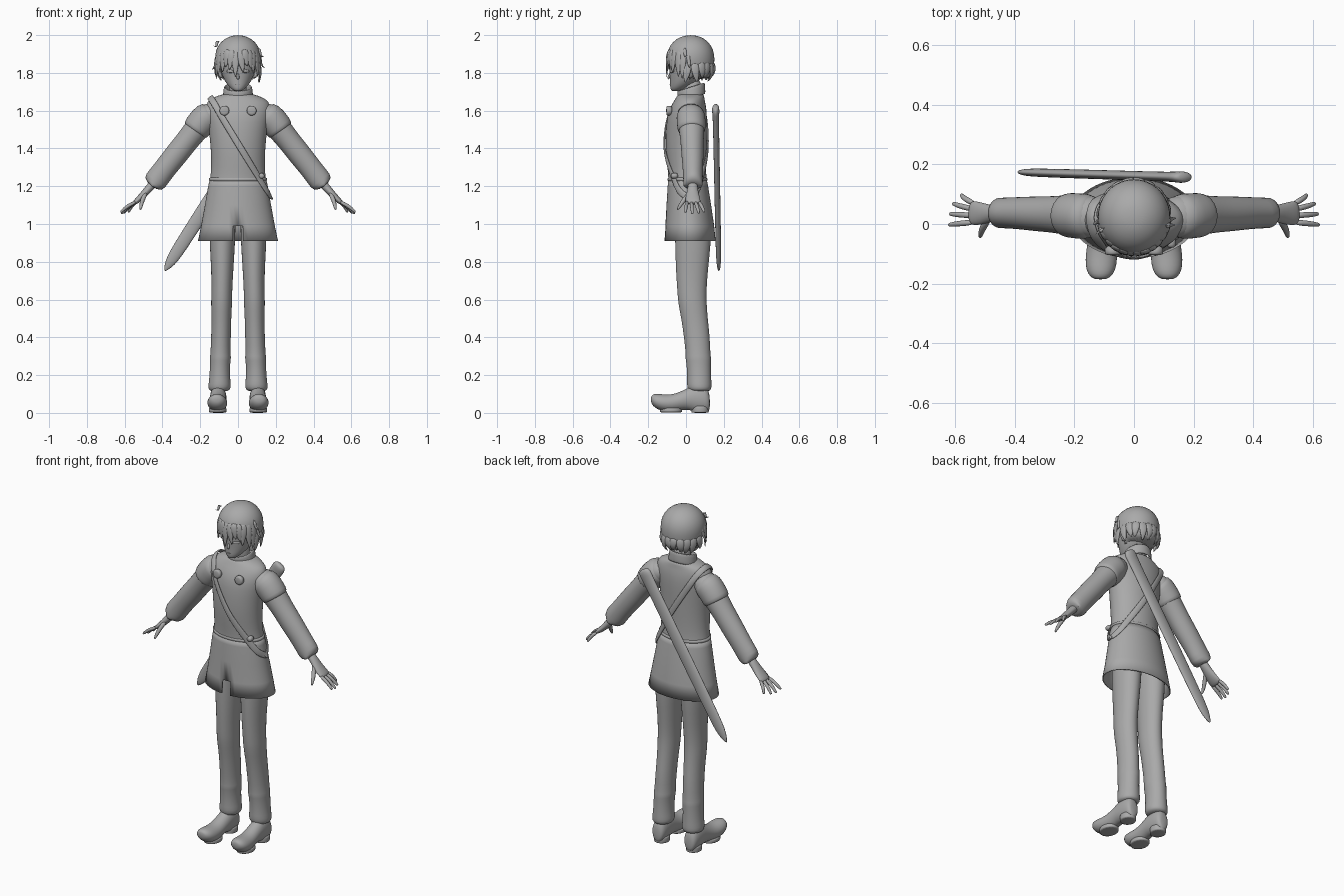
import bpy, bmesh, math, random
from mathutils import Vector

random.seed(4)
X, Y, Z = Vector((1, 0, 0)), Vector((0, 1, 0)), Vector((0, 0, 1))
grey = bpy.data.materials.new("plain grey")
grey.diffuse_color = (0.4, 0.4, 0.4, 1)


def loft(name, secs, ref=Y, tangent=None, n=16, closed=False, cap=True, sub=1, cut=None, thick=0):
    """Skin elliptical sections (x, y, z, a, b); b lies along ref, a across it."""
    bm = bmesh.new()
    pts = [Vector(s[:3]) for s in secs]
    m, rings = len(pts), []
    for i, s in enumerate(secs):
        if closed:
            t = pts[(i + 1) % m] - pts[i - 1]
        else:
            t = pts[min(i + 1, m - 1)] - pts[max(i - 1, 0)]
        t = (tangent or t).normalized()
        r = ref[i] if isinstance(ref, list) else ref
        v = (r - t * r.dot(t)).normalized()
        u = v.cross(t)
        rings.append([bm.verts.new(pts[i] + u * s[3] * math.cos(k * math.tau / n)
                                   + v * s[4] * math.sin(k * math.tau / n)) for k in range(n)])
    for i in range(m if closed else m - 1):
        p, q = rings[i], rings[(i + 1) % m]
        for k in range(n):
            bm.faces.new((p[k], p[(k + 1) % n], q[(k + 1) % n], q[k]))
    if cap and not closed:
        bm.faces.new(rings[0][::-1])
        bm.faces.new(rings[-1])
    if cut:
        bad = [f for f in bm.faces if cut(f.calc_center_median())]
        bmesh.ops.delete(bm, geom=bad, context='FACES')
    bmesh.ops.recalc_face_normals(bm, faces=bm.faces)
    me = bpy.data.meshes.new(name)
    bm.to_mesh(me)
    bm.free()
    me.materials.append(grey)
    me.shade_smooth()
    ob = bpy.data.objects.new(name, me)
    bpy.context.collection.objects.link(ob)
    if thick:
        ob.modifiers.new("thickness", 'SOLIDIFY').thickness = thick
    if sub:
        ob.modifiers.new("smooth", 'SUBSURF').levels = sub
        ob.modifiers["smooth"].render_levels = sub
    return ob


def column(name, rows, x=0, **kw):
    """Vertical loft from rows of (z, y, half width, half depth)."""
    return loft(name, [(x, y, z, a, b) for z, y, a, b in rows], tangent=Z, **kw)


# Coat body, collar and open skirt with a front notch
torso = [(1.17, .010, .155, .103), (1.20, .010, .157, .106), (1.235, .008, .149, .101),
         (1.30, .004, .142, .103), (1.40, .000, .145, .109), (1.50, .002, .155, .109),
         (1.58, .006, .172, .106), (1.63, .014, .172, .092), (1.66, .02, .155, .078),
         (1.682, .025, .10, .072), (1.69, .027, .07, .06)]
column("coat_body", torso, n=24)
skirt = [(1.235, .008, .150, .102), (1.20, .010, .158, .107), (1.10, .015, .175, .118),
         (.99, .02, .195, .129), (.91, .021, .212, .136)]
column("coat_skirt", skirt, n=48, cap=False, sub=0, thick=.006,
       cut=lambda c: abs(c.x) < .03 and c.y < 0 and c.z < .99)
loft("waist_seam", [(0, .008, z, a, a * .68) for z, a in ((1.222, .15), (1.23, .157), (1.243, .157), (1.25, .147))],
     tangent=Z, n=24)
collar_axis = Vector((0, -.3, 1)).normalized()
loft("collar", [(0, .03, 1.665, .084, .078), (0, .029, 1.69, .08, .078), (0, .026, 1.728, .077, .079)],
     tangent=collar_axis, cap=False, thick=.008)
column("neck", [(1.64, .04, .05, .05), (1.70, .035, .046, .048), (1.78, .03, .046, .05)])

# Head with simple features
column("face", [(1.703, -.058, .016, .018), (1.712, -.048, .032, .034), (1.73, -.03, .052, .056),
                (1.76, -.006, .074, .08), (1.80, .008, .09, .098), (1.85, .016, .103, .11),
                (1.92, .02, .095, .108), (1.97, .02, .05, .06)])
loft("nose", [(0, -.083, 1.80, .005, .005), (0, -.094, 1.775, .009, .008), (0, -.09, 1.765, .007, .005)], n=8)
loft("mouth", [(-.016, -.078, 1.738, .002, .004), (0, -.084, 1.737, .003, .005),
               (.016, -.078, 1.738, .002, .004)], n=8)
for s, side in ((-1, "right"), (1, "left")):
    loft(side + "_eye", [(s * .022, -.085, 1.805, .004, .004), (s * .04, -.079, 1.81, .012, .005),
                         (s * .062, -.062, 1.808, .006, .004)], n=8)
    loft(side + "_brow", [(s * .02, -.092, 1.84, .002, .003), (s * .045, -.083, 1.847, .003, .003),
                          (s * .07, -.064, 1.84, .001, .002)], n=8)
    loft(side + "_ear", [(s * .085, .02, 1.77, .008, .01), (s * .1, .025, 1.80, .012, .02),
                         (s * .105, .03, 1.83, .008, .018)], n=10)

# Hair cap, open over the face
column("hair_cap", [(1.765, .05, .085, .085), (1.80, .036, .108, .108), (1.85, .026, .122, .126),
                    (1.90, .024, .124, .128), (1.945, .024, .108, .112), (1.982, .025, .073, .076),
                    (2.0, .025, .025, .027)], n=24,
       cut=lambda c: c.z < 1.875 and c.y < .02)


def lock(name, deg, tip_z, tip_r, sway=0, top=1.925, width=.024):
    """A flat pointed lock lying on the hair cap."""
    def at(d, r, z):
        return Vector((r * .95 * math.cos(math.radians(d)), .025 + r * math.sin(math.radians(d)), z))
    mid = (top + tip_z) / 2
    path = [at(deg, .113, top), at(deg, .126, mid + .025), at(deg + sway * .5, .126, mid - .02),
            at(deg + sway, tip_r, tip_z)]
    size = [(width * .7, .008), (width, .009), (width * .75, .007), (.0015, .0015)]
    out = (path[1] - Vector((0, .025, path[1].z))).normalized()
    loft(name, [(*p, *w) for p, w in zip(path, size)], ref=out, n=8)


# Fringe, side locks and nape
for i, (deg, tip) in enumerate(((-160, 1.765), (-147, 1.78), (-133, 1.80), (-120, 1.83), (-108, 1.815),
                                (-97, 1.775), (-84, 1.80), (-72, 1.835), (-60, 1.82), (-47, 1.795),
                                (-33, 1.775), (-20, 1.765))):
    lock(f"fringe_{i}", deg, tip, .128, random.uniform(-5, 9))
for i, deg in enumerate(range(-8, 190, 18)):
    back = max(0, math.sin(math.radians(deg)))
    lock(f"back_lock_{i}", deg, random.uniform(1.74, 1.775), .122 - .03 * back,
         random.uniform(-8, 8), top=1.86, width=.026)
for i, (deg, tip, top) in enumerate(((186, 1.815, 1.89), (200, 1.945, 1.96), (-6, 1.825, 1.90), (-15, 1.885, 1.93))):
    lock(f"stray_lock_{i}", deg, tip, .15, 4, top, .012)

for s, side in ((-1, "right"), (1, "left")):
    # Sleeve, shoulder cap and flared cuff
    loft(side + "_sleeve", [(s * x, y, z, a, b) for x, y, z, a, b in (
        (.10, .02, 1.60, .05, .065), (.16, .025, 1.575, .078, .076), (.215, .03, 1.508, .068, .07),
        (.27, .032, 1.44, .062, .062), (.325, .034, 1.37, .064, .06), (.37, .036, 1.315, .061, .056),
        (.42, .037, 1.25, .061, .053), (.452, .037, 1.208, .066, .052), (.46, .037, 1.198, .064, .05),
        (.452, .037, 1.208, .045, .035))])
    loft(side + "_shoulder_cap", [(s * x, y, z, a, b) for x, y, z, a, b in (
        (.13, .024, 1.59, .065, .07), (.165, .026, 1.57, .081, .079), (.205, .028, 1.525, .077, .077),
        (.225, .03, 1.497, .075, .076), (.23, .03, 1.49, .06, .06))])
    # Hand
    loft(side + "_palm", [(s * x, y, z, a, b) for x, y, z, a, b in (
        (.43, .036, 1.235, .024, .026), (.475, .036, 1.185, .022, .027), (.505, .034, 1.15, .019, .038),
        (.54, .037, 1.118, .015, .043), (.552, .038, 1.108, .01, .038))], n=12)
    for i, (y0, x1, y1, z1) in enumerate(((.006, .622, -.003, 1.062), (.028, .618, .034, 1.053),
                                          (.049, .608, .069, 1.056), (.068, .58, .098, 1.062))):
        root, tip = Vector((.535, y0, 1.12)), Vector((x1, y1, z1))
        mid = (root + tip) / 2 + Vector((.008, 0, .004))
        loft(f"{side}_finger_{i}", [(s * p.x, p.y, p.z, r, r) for p, r in
                                    ((root, .011), (mid, .0105), (tip.lerp(mid, .15), .008), (tip, .005))], n=8)
    loft(side + "_thumb", [(s * .485, .02, 1.17, .013, .013), (s * .505, -.008, 1.13, .013, .013),
                           (s * .513, -.03, 1.10, .011, .011), (s * .517, -.047, 1.073, .005, .005)], n=8)

    # Trouser leg with folds near the ankle
    loft(side + "_trouser_leg", [(s * x, y, z, a, b) for x, y, z, a, b in (
        (.08, .035, 1.10, .07, .09), (.082, .037, .98, .07, .097), (.083, .037, .90, .069, .097),
        (.083, .031, .75, .059, .086), (.086, .031, .64, .056, .078), (.087, .034, .58, .057, .077),
        (.088, .045, .50, .053, .071), (.09, .058, .40, .053, .07), (.093, .064, .31, .054, .066),
        (.093, .065, .29, .058, .07), (.095, .067, .265, .054, .066), (.097, .07, .19, .055, .064),
        (.097, .07, .15, .061, .067), (.098, .072, .128, .06, .064), (.1, .072, .112, .048, .054))], tangent=Z)
    # Boot with raised toe and heel
    boot = ((.127, .05, .028, .022), (.118, .068, .066, .038), (.085, .075, .075, .044), (.045, .078, .074, .045),
            (.01, .075, .057, .045), (-.03, .063, .05, .046), (-.075, .05, .047, .051),
            (-.12, .053, .046, .055), (-.155, .061, .041, .05), (-.177, .068, .03, .036), (-.186, .072, .014, .018))
    loft(side + "_boot", [(s * (.105 + .04 * max(0, -y)), y, z, a, b) for y, z, a, b in boot], ref=X, tangent=-Y)
    loft(side + "_heel", [(s * .105, .075, z, .043, .047) for z in (0, .004, .03, .04)], tangent=Z)
    loft(side + "_sole", [(s * .108, -.08, z, .048, .06) for z in (.002, .005, .02, .03)], tangent=Z)
    # Chest button
    loft(side + "_button", [(s * .072, y, 1.60, r, r) for y, r in
                            ((-.07, .026), (-.095, .027), (-.102, .025), (-.105, .014))], ref=Z, tangent=-Y)


def section(z):
    """Coat centre and radii at a height."""
    rows = sorted(skirt[1:] + torso[2:])
    for p, q in zip(rows, rows[1:]):
        if p[0] <= z <= q[0]:
            f = (z - p[0]) / (q[0] - p[0])
            return [u + (v - u) * f for u, v in zip(p[1:], q[1:])]
    return rows[-1][1:]


# Shoulder strap looped diagonally round the coat
strap, outs = [], []
for k in range(40):
    a = k * math.tau / 40
    x = .016 + .16 * math.cos(a)
    z = 1.425 - 1.68 * x
    cy, rx, ry = section(z)
    depth = math.sqrt(max(0, 1 - (x / rx) ** 2)) * ry
    y = cy + depth * (1 if a < math.pi else -1) * (1 if 0 < k != 20 else 0)
    out = Vector((x / rx ** 2, (y - cy) / ry ** 2, 9 if z > 1.6 else 0)).normalized()
    p = Vector((x, y, z)) + out * .006
    strap.append((*p, .019, .006))
    outs.append(out)
loft("shoulder_strap", strap, ref=outs, n=8, closed=True)
loft("strap_stud", [(.125, y, 1.255, r, r) for y, r in ((-.04, .016), (-.072, .017), (-.08, .01))],
     ref=Z, tangent=-Y, n=12)

# Scabbard slung across the back
top, tip = Vector((.165, .157, 1.615)), Vector((-.388, .174, .752))
blade = [(-.012, .022, .012), (0, .039, .02), (.03, .041, .02), (.05, .037, .016), (.4, .039, .016),
         (.8, .037, .015), (.9, .034, .014), (.95, .027, .012), (.985, .013, .008), (1, .003, .003)]
loft("scabbard", [(*top.lerp(tip, t), a, b) for t, a, b in blade])
